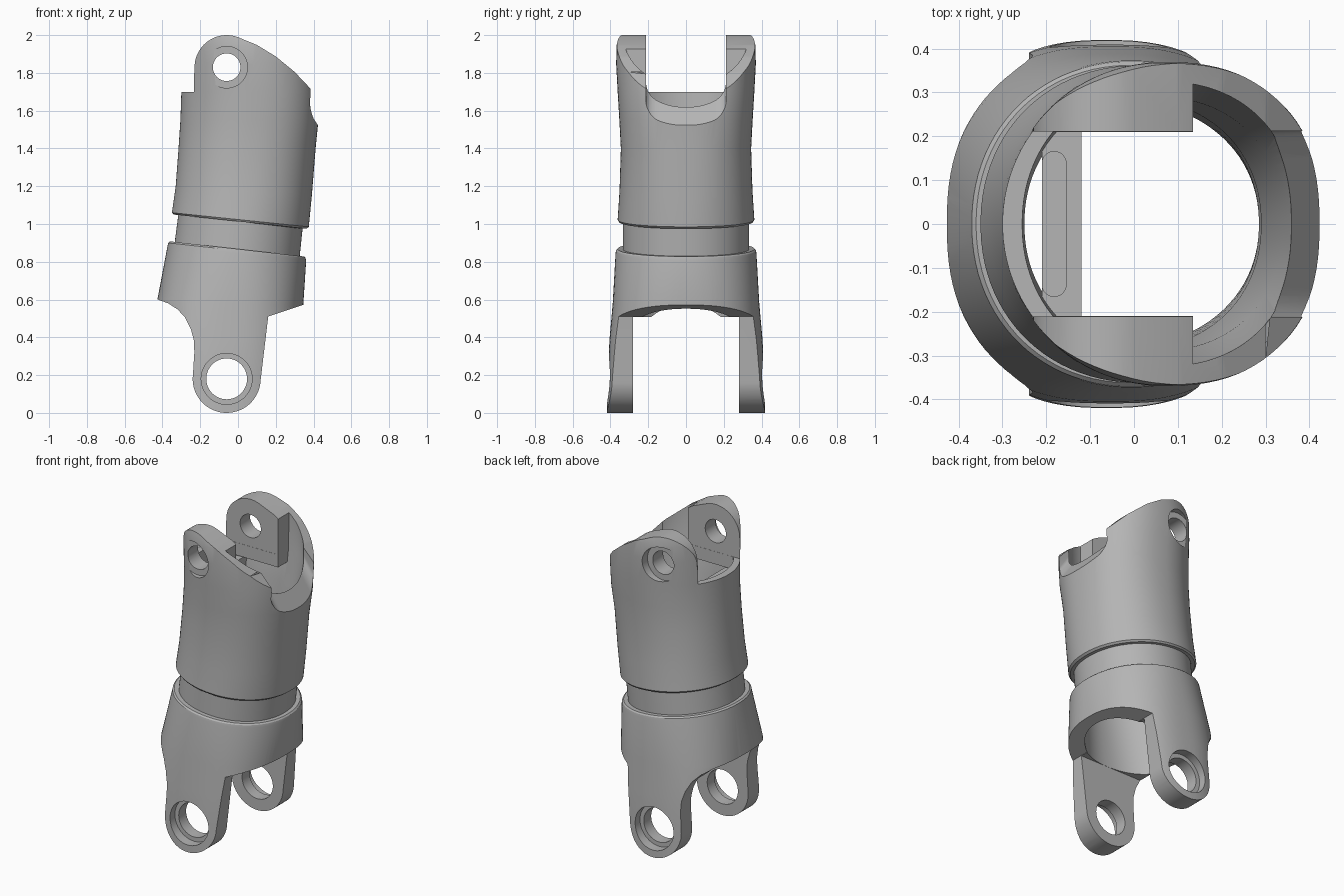
import bpy, bmesh, math
from mathutils import Matrix

cube = bpy.data.objects.get("Cube")
if cube:
    bpy.data.objects.remove(cube)

GREY = (0.46, 0.46, 0.46, 1)
grey = bpy.data.materials.new("plain_grey")
grey.use_nodes = True
grey.diffuse_color = GREY
grey.node_tree.nodes["Principled BSDF"].inputs["Base Color"].default_value = GREY


def finish(name, bm):
    bmesh.ops.recalc_face_normals(bm, faces=bm.faces)
    mesh = bpy.data.meshes.new(name)
    bm.to_mesh(mesh)
    bm.free()
    mesh.materials.append(grey)
    ob = bpy.data.objects.new(name, mesh)
    bpy.context.collection.objects.link(ob)
    return ob


def loft(name, rings, n=96):
    """Skin rings of (left x, left z, right x, right z, half depth, left and right squareness)."""
    bm = bmesh.new()
    loops = []
    for xl, zl, xr, zr, ry, left, right in rings:
        loop = []
        for i in range(n):
            a = math.tau * (i + 0.5) / n
            c, s = math.cos(a), math.sin(a)
            power = right if c > 0 else left
            u = math.copysign(abs(c) ** (2 / power), c)
            v = math.copysign(abs(s) ** (2 / power), s)
            t = (u + 1) / 2
            loop.append(bm.verts.new((xl + (xr - xl) * t, ry * v, zl + (zr - zl) * t)))
        loops.append(loop)
    for a, b in zip(loops, loops[1:]):
        for i in range(n):
            j = (i + 1) % n
            bm.faces.new((a[i], a[j], b[j], b[i]))
    bm.faces.new(loops[0])
    bm.faces.new(loops[-1])
    return finish(name, bm)


def prism(name, points, direction):
    """Extrude a closed outline of 3D points along a vector."""
    bm = bmesh.new()
    face = bm.faces.new([bm.verts.new(p) for p in points])
    out = bmesh.ops.extrude_face_region(bm, geom=[face])["geom"]
    bmesh.ops.translate(bm, vec=direction, verts=[v for v in out if isinstance(v, bmesh.types.BMVert)])
    return finish(name, bm)


def box(name, x0, x1, y0, y1, z0, z1):
    return prism(name, [(x0, y0, z0), (x1, y0, z0), (x1, y1, z0), (x0, y1, z0)], (0, 0, z1 - z0))


def arc(cx, cz, r, a0, a1, n=20):
    return [(cx + r * math.cos(math.radians(a0 + (a1 - a0) * i / n)),
             cz + r * math.sin(math.radians(a0 + (a1 - a0) * i / n))) for i in range(n + 1)]


def rounded(w, h, r):
    """Outline of a rounded rectangle centred on the origin."""
    pts = []
    for k, (sx, sy) in enumerate([(1, 1), (-1, 1), (-1, -1), (1, -1)]):
        pts += arc(sx * (w - r), sy * (h - r), r, 90 * k, 90 * k + 90, 8)
    return pts


def cylinder(name, x, z, r, y0, y1):
    pts = [(px, y0, pz) for px, pz in arc(x, z, r, 0, 360, 48)[:-1]]
    return prism(name, pts, (0, y1 - y0, 0))


def combine(ob, tool, operation):
    """Apply a boolean and discard the tool."""
    mod = ob.modifiers.new("cut", 'BOOLEAN')
    mod.object, mod.operation, mod.solver = tool, operation, 'EXACT'
    result = bpy.data.meshes.new_from_object(ob.evaluated_get(bpy.context.evaluated_depsgraph_get()))
    ob.modifiers.clear()
    ob.data = result
    bpy.data.objects.remove(tool)


# Outer skin: lower sleeve, neck, upper sleeve
limb = loft("limb_shell", [
    (-.46, -.1, .33, -.1, .422, 2.5, 2.5), (-.45, .2, .33, .2, .415, 2.5, 2.5),
    (-.44, .4, .335, .38, .405, 2.5, 2.5), (-.427, .6, .345, .56, .388, 2.4, 2.4),
    (-.373, .885, .361, .805, .373, 2.1, 2.1), (-.37, .9, .358, .82, .37, 2.1, 2.1),
    (-.36, .908, .35, .828, .362, 2.1, 2.1), (-.335, .905, .327, .83, .335, 2.1, 2.1),
    (-.316, 1.05, .342, .975, .335, 2.1, 2.1), (-.34, 1.05, .362, .975, .355, 2.1, 2.1),
    (-.35, 1.06, .375, .985, .362, 2.1, 2.1), (-.33, 1.2, .391, 1.15, .352, 2.1, 2.2),
    (-.315, 1.4, .411, 1.4, .345, 2.05, 2.3), (-.305, 1.55, .426, 1.55, .353, 2, 2.4),
    (-.3, 1.7, .428, 1.7, .362, 2, 2.45), (-.3, 1.85, .42, 1.85, .37, 2, 2.45),
    (-.3, 1.95, .415, 1.95, .367, 2, 2.45), (-.3, 2.02, .405, 2.02, .35, 2, 2.45)])

# Hollow bore, leaving material for the lugs and crossbar
bore = loft("bore", [
    (-.36, -.2, .285, -.2, .28, 2.3, 2.1), (-.34, .55, .285, .51, .28, 2.3, 2.1),
    (-.28, .85, .285, .8, .28, 2.1, 2.1), (-.255, 1.1, .29, 1.1, .28, 2.1, 2.1),
    (-.25, 1.5, .34, 1.5, .29, 2.1, 2.2), (-.255, 1.7, .372, 1.7, .32, 2.1, 2.3),
    (-.255, 2.2, .372, 2.2, .33, 2.1, 2.3)])
for side in (1, -1):
    combine(bore, box("lug", -.6, .135, side * .21, side * .6, 1.62, 2.5), 'DIFFERENCE')
bar = box("crossbar", -.21, -.12, -.5, .5, 1.45, 1.612)
slot = prism("slot", [(x - .182, y, 1.47) for x, y in rounded(.027, .165, .026)], (0, 0, .3))
combine(bar, slot, 'DIFFERENCE')
combine(bore, bar, 'DIFFERENCE')
combine(limb, bore, 'DIFFERENCE')

# Side outline with the round fork ends
outline = arc(-.06, .18, .18, 172, 358, 32)
outline += [(.16, .51), (.34, .57), (.6, .655), (.6, 1.5), (.39, 1.71), (.3, 1.805), (.2, 1.887), (.1, 1.948)]
outline += arc(-.06, 1.83, .17, 70, 182, 24)
outline += arc(-.28, 1.75, .045, 0, -90, 8) + [(-.6, 1.7), (-.6, .67), (-.425, .6)]
outline += [(-.37, .58), (-.32, .548), (-.28, .505), (-.25, .445), (-.234, .385), (-.231, .32), (-.235, .26)]
combine(limb, prism("outline", [(x, -.7, z) for x, z in outline], (0, 1.4, 0)), 'INTERSECT')

# Clear gaps between the legs and between the lugs
combine(limb, box("leg_gap", -.6, .6, -.281, .281, -.5, .508), 'DIFFERENCE')
combine(limb, box("lug_gap", -.6, .25, -.211, .211, 1.7, 2.5), 'DIFFERENCE')

# Sloped rounded notch in the upper rim
notch = prism("notch", [(.2, y, z + 1.82) for y, z in rounded(.212, .3, .06)], (.4, 0, 0))
notch.data.transform(Matrix(((1, 0, 0, 0), (0, 1, 0, 0), (-1.5, 0, 1, 1.5 * .425), (0, 0, 0, 1))))
combine(limb, notch, 'DIFFERENCE')

# Pin holes with counterbores on both sides
for z, hole, recess, depth in ((1.83, .073, .11, .315), (.18, .108, .135, .355)):
    combine(limb, cylinder("pin_hole", -.06, z, hole, -.7, .7), 'DIFFERENCE')
    for side in (1, -1):
        combine(limb, cylinder("recess", -.06, z, recess, side * depth, side * .7), 'DIFFERENCE')

bpy.ops.object.select_all(action='DESELECT')
limb.select_set(True)
bpy.context.view_layer.objects.active = limb
bpy.ops.object.shade_smooth_by_angle(angle=math.radians(30))
